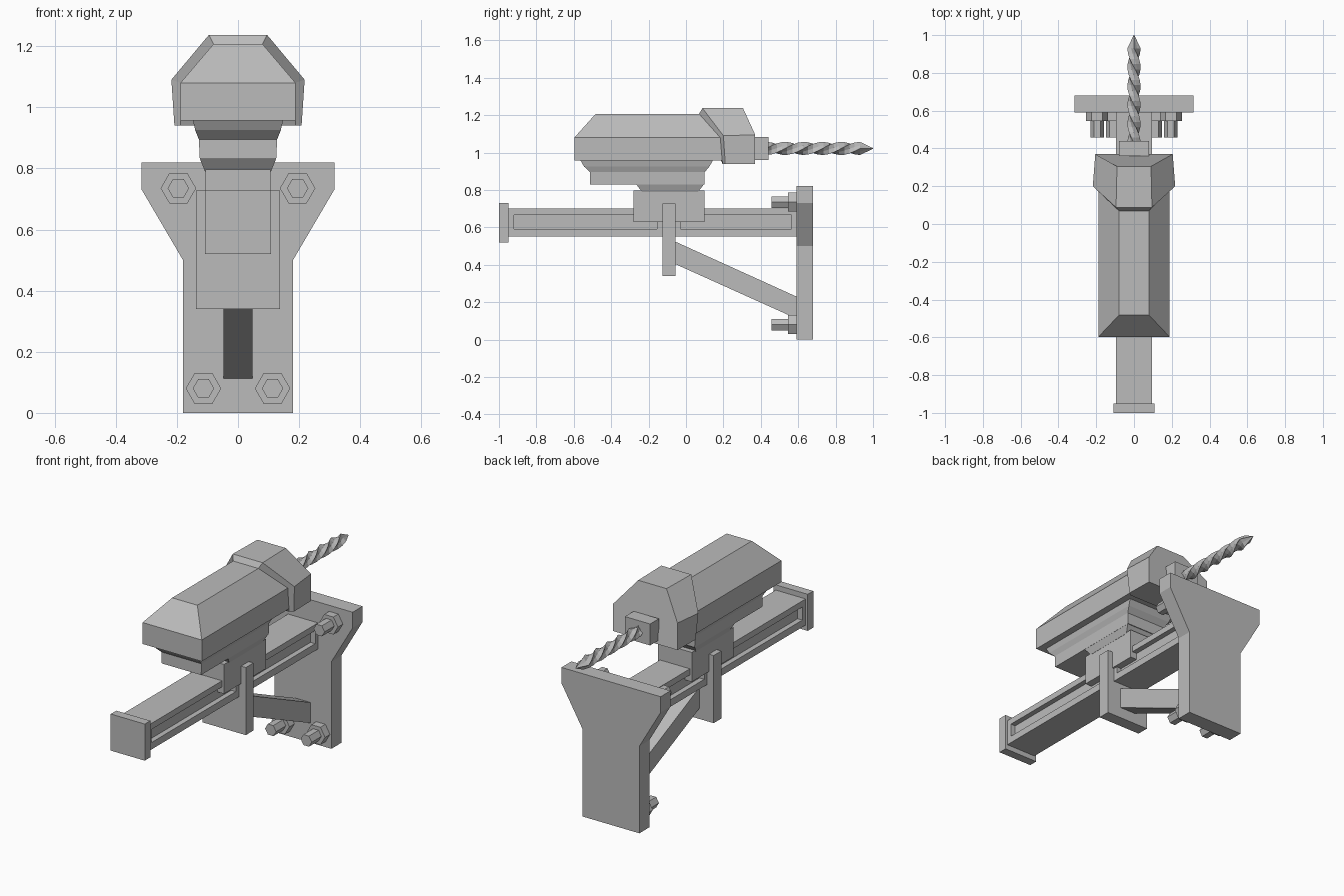
import bpy, bmesh, math
from mathutils import Vector

old = bpy.data.objects.get("Cube")
if old:
    bpy.data.objects.remove(old, do_unlink=True)

grey = bpy.data.materials.new("plain grey")
grey.use_nodes = True
grey.diffuse_color = (0.5, 0.5, 0.5, 1)
grey.node_tree.nodes["Principled BSDF"].inputs["Base Color"].default_value = grey.diffuse_color


def loft(name, rings):
    """Skin equal-sized rings of points and cap both ends."""
    bm = bmesh.new()
    loops = [[bm.verts.new(p) for p in ring] for ring in rings]
    for a, b in zip(loops, loops[1:]):
        n = len(a)
        for i in range(n):
            j = (i + 1) % n
            bm.faces.new((a[i], a[j], b[j], b[i]))
    bm.faces.new(loops[0])
    bm.faces.new(loops[-1])
    bmesh.ops.recalc_face_normals(bm, faces=bm.faces)
    mesh = bpy.data.meshes.new(name)
    bm.to_mesh(mesh)
    bm.free()
    mesh.materials.append(grey)
    ob = bpy.data.objects.new(name, mesh)
    bpy.context.scene.collection.objects.link(ob)
    return ob


def level(x, y0, y1, z):
    return [(-x, y0, z), (x, y0, z), (x, y1, z), (-x, y1, z)]


def box(name, x, y0, y1, z0, z1):
    return loft(name, [level(x, y0, y1, z0), level(x, y0, y1, z1)])


def mirrored(half):
    """Complete a right-hand outline with its left-hand copy."""
    return half + [(-x, y, z) for x, y, z in reversed(half)]


def hexagon(x, y, z, r):
    return [(x + r * math.cos(k * math.pi / 3), y, z + r * math.sin(k * math.pi / 3))
            for k in range(6)]


# Wall plate with wide shoulders
outline = [(0.18, 0), (0.18, 0.5), (0.315, 0.73), (0.315, 0.82)]
loft("wall_plate", [mirrored([(x, y, z) for x, z in outline]) for y in (0.59, 0.68)])

# Hex bolts with nuts
for row, bx, bz in (("upper", 0.195, 0.735), ("lower", 0.113, 0.08)):
    for side, s in (("left", 1), ("right", -1)):
        tag = f"{row}_{side}"
        loft("nut_" + tag, [hexagon(s * bx, y, bz, 0.058) for y in (0.545, 0.592)])
        loft("bolt_" + tag, [hexagon(s * bx, y, bz, 0.035) for y in (0.457, 0.55)])

# Rail with two grooves cut in each side
rail = box("rail", 0.095, -0.96, 0.592, 0.55, 0.70)
for y0, y1 in ((-0.92, -0.155), (-0.03, 0.565)):
    for s in (1, -1):
        cutter = box("groove_cutter", 0.03, y0, y1, 0.59, 0.665)
        cutter.hide_render = True
        cutter.location.x = s * 0.095
        mod = rail.modifiers.new("groove", "BOOLEAN")
        mod.operation = "DIFFERENCE"
        mod.solver = "EXACT"
        mod.object = cutter
        bpy.context.view_layer.objects.active = rail
        bpy.ops.object.modifier_apply(modifier=mod.name)
        bpy.data.objects.remove(cutter, do_unlink=True)

box("rail_end_cap", 0.108, -1.0, -0.95, 0.52, 0.73)
box("hanger_bracket", 0.137, -0.125, -0.055, 0.34, 0.728)
box("slider_block", 0.107, -0.28, 0.10, 0.628, 0.797)

# Diagonal brace from the bracket to the plate
loft("brace", [[(x, y, z) for x, z in ((-0.048, z0), (0.048, z0), (0.048, z1), (-0.048, z1))]
               for y, z0, z1 in ((-0.06, 0.405, 0.525), (0.595, 0.11, 0.228))])

# Motor: flared neck, lower housing and chamfered body
loft("neck", [level(0.108, -0.235, 0.065, 0.79), level(0.125, -0.268, 0.097, 0.832)])
loft("lower_housing", [level(0.125, -0.513, 0.1, 0.83), level(0.128, -0.513, 0.1, 0.895),
                       level(0.14, -0.545, 0.125, 0.925), level(0.148, -0.565, 0.145, 0.96)])
loft("motor_body", [level(0.188, -0.597, 0.21, 0.957), level(0.188, -0.597, 0.21, 1.08),
                    level(0.08, -0.483, 0.13, 1.207)])

# Gear head: each ring runs bottom, shoulder, top
head_rings = [
    [(0.188, 0.195, 0.94), (0.188, 0.183, 1.08), (0.08, 0.07, 1.207)],
    [(0.208, 0.21, 0.94), (0.218, 0.2, 1.09), (0.095, 0.088, 1.237)],
    [(0.205, 0.37, 0.94), (0.205, 0.37, 1.095), (0.09, 0.305, 1.237)],
]
loft("gear_head", [mirrored(r) for r in head_rings])
box("chuck", 0.08, 0.36, 0.44, 0.96, 1.083)

# Twisted drill bit tapering to a point
steps = 18
bit = []
for i in range(steps + 1):
    y = 0.43 + 0.5 * i / steps
    turn = i * math.radians(25)
    bit.append([(r * math.cos(a), y, 1.022 + r * math.sin(a))
                for k in range(8)
                for r, a in [((0.035, 0.022)[k % 2], turn + k * math.pi / 4)]])
tip = Vector((0, 1.0, 1.022))
bit.append([tip + (Vector(p) - Vector((0, 0.93, 1.022))) * 0.05 for p in bit[-1]])
loft("drill_bit", bit)
